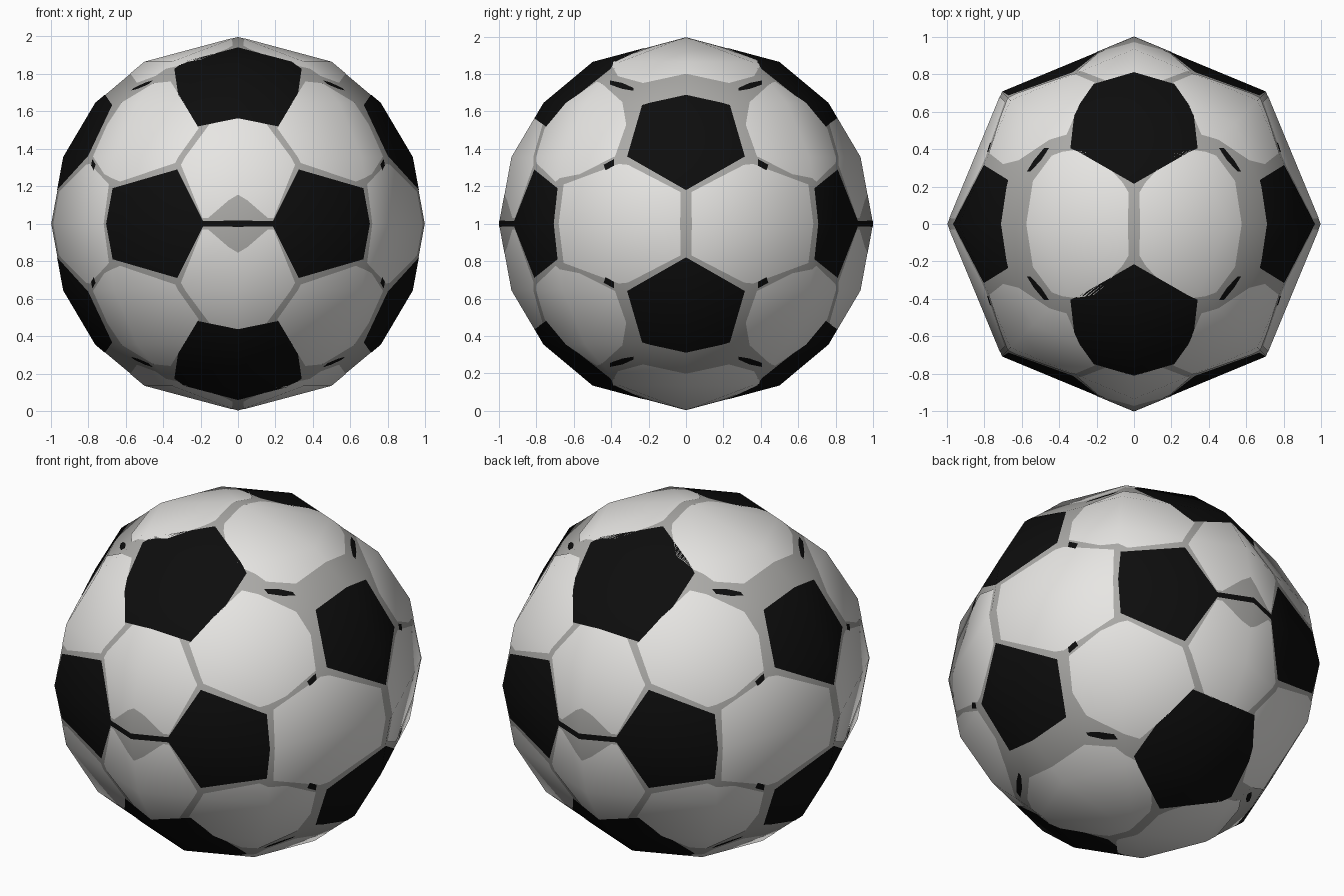
import bpy, bmesh, math
from itertools import product, combinations
from mathutils import Vector
from mathutils.bvhtree import BVHTree

if "Cube" in bpy.data.objects:
    bpy.data.objects.remove(bpy.data.objects["Cube"])

CENTRE = Vector((0, 0, 1))


def material(name, rgb):
    m = bpy.data.materials.new(name)
    m.diffuse_color = (*rgb, 1)
    m.use_nodes = True
    m.node_tree.nodes["Principled BSDF"].inputs["Base Color"].default_value = m.diffuse_color
    return m


WHITE = material("white", (0.80, 0.79, 0.77))
GREY = material("seam grey", (0.41, 0.405, 0.39))
BLACK = material("black", (0.004, 0.004, 0.004))


# Low-poly ball: eight sides, seven rings and two poles
def make_ball():
    bm = bmesh.new()
    rings = []
    for deg in (30, 49.7, 69.1, 90, 110.9, 130.3, 150):
        a = math.radians(deg)
        rings.append([bm.verts.new((math.sin(a) * math.cos(k * math.pi / 4),
                                    math.sin(a) * math.sin(k * math.pi / 4),
                                    math.cos(a))) for k in range(8)])
    top, bottom = bm.verts.new((0, 0, 1)), bm.verts.new((0, 0, -1))
    for k in range(8):
        n = (k + 1) % 8
        bm.faces.new((top, rings[0][k], rings[0][n]))
        bm.faces.new((bottom, rings[-1][n], rings[-1][k]))
        for up, low in zip(rings, rings[1:]):
            bm.faces.new((up[k], low[k], low[n], up[n]))
    bm.normal_update()
    return bm


BALL = make_ball()
TREE = BVHTree.FromBMesh(BALL)


# Surface point seen from the front (F), right (R) or top (T)
def on_ball(view, u, v):
    start = {"F": (u, 3, v), "R": (3, u, v), "T": (u, v, 3)}[view]
    ray = {"F": (0, -1, 0), "R": (-1, 0, 0), "T": (0, 0, -1)}[view]
    return TREE.ray_cast(Vector(start), Vector(ray))[0]


# Cut the part of the ball inside the outline of the given points
def cut_panel(points):
    bm = BALL.copy()
    for a, b in combinations(points, 2):
        n = a.cross(b)
        if n.length < 1e-5:
            continue
        n.normalize()
        sides = [n.dot(p) for p in points]
        if max(sides) < 1e-5:
            n = -n
        elif min(sides) < -1e-5:
            continue
        bmesh.ops.bisect_plane(bm, geom=bm.verts[:] + bm.edges[:] + bm.faces[:],
                               dist=1e-6, plane_co=(0, 0, 0), plane_no=n,
                               clear_inner=True)
    return bm


def add_object(name, bms, mat, scale):
    verts, faces = [], []
    for bm in bms:
        base = len(verts)
        bm.verts.index_update()
        verts += [v.co.copy() for v in bm.verts]
        faces += [[base + v.index for v in f.verts] for f in bm.faces]
    me = bpy.data.meshes.new(name)
    me.from_pydata([v * scale + CENTRE for v in verts], [], faces)
    me.materials.append(mat)
    me.shade_smooth()
    me.normals_split_custom_set_from_vertices([v.normalized() for v in verts])
    bpy.context.collection.objects.link(bpy.data.objects.new(name, me))


# Mirror an outline to every side of the ball, skipping repeats
def add_panels(name, outlines, mat, scale):
    parts, seen = [], set()
    for outline in outlines:
        pts = [on_ball(*p) for p in outline]
        mid = sum(pts, Vector()) / len(pts)
        for s in product((1, -1), repeat=3):
            key = tuple(round(c * k, 2) + 0.0 for c, k in zip(mid, s))
            if key in seen:
                continue
            seen.add(key)
            parts.append(cut_panel([Vector([c * k for c, k in zip(p, s)])
                                    for p in pts]))
    add_object(name, parts, mat, scale)


# Points mirrored across the panel's own middle line
def both_u(view, *pts):
    return [(view, s * u, v) for u, v in pts for s in ((1, -1) if u else (1,))]


def both_v(view, *pts):
    return [(view, u, s * v) for u, v in pts for s in ((1, -1) if v else (1,))]


# Grey ball showing through as the seams
add_object("seam_ball", [BALL], GREY, 0.997)

# Black five-sided panels
add_panels("black_panels", [
    both_v("F", (.18, 0), (.325, .29), (.67, .19), (.705, 0)),
    both_u("T", (0, .215), (.34, .405)) + both_u("F", (.32, .69), (.215, .52)),
    both_u("R", (0, .18), (.315, .36), (.235, .635), (0, .69)),
], BLACK, 0.999)

# White six-sided panels
add_panels("white_panels", [
    both_u("F", (.15, .535), (0, .545), (.305, .315), (.19, .03)),
    both_v("R", (.03, .17), (.31, .315), (.36, .32), (.655, .21), (.675, 0)),
    both_v("T", (.03, .17), (.06, .22), (.2, .375), (.32, .395), (.44, .365),
           (.54, .23), (.565, 0)),
    [("F", .36, .76), ("F", .21, .51), ("F", .335, .325), ("F", .63, .225),
     ("R", .57, .265), ("R", .38, .36), ("R", .32, .53), ("R", .34, .65),
     ("R", .46, .74)],
], WHITE, 0.999)

# Grey notches beside the middle line at front and back
add_panels("grey_notches", [
    both_u("F", (0, .155), (.05, .125), (.16, .03), (.16, 0)),
], GREY, 1.0)

# Thin black lines and specks in the seams
add_panels("black_lines", [
    both_u("F", (.2, .015), (.2, -.015)),
    [("R", .405, .765), ("R", .405, .743), ("R", .34, .752), ("R", .28, .725),
     ("R", .28, .71), ("R", .34, .72)],
    [("R", .44, .315), ("R", .43, .285), ("R", .385, .345), ("R", .385, .31)],
], BLACK, 1.001)
